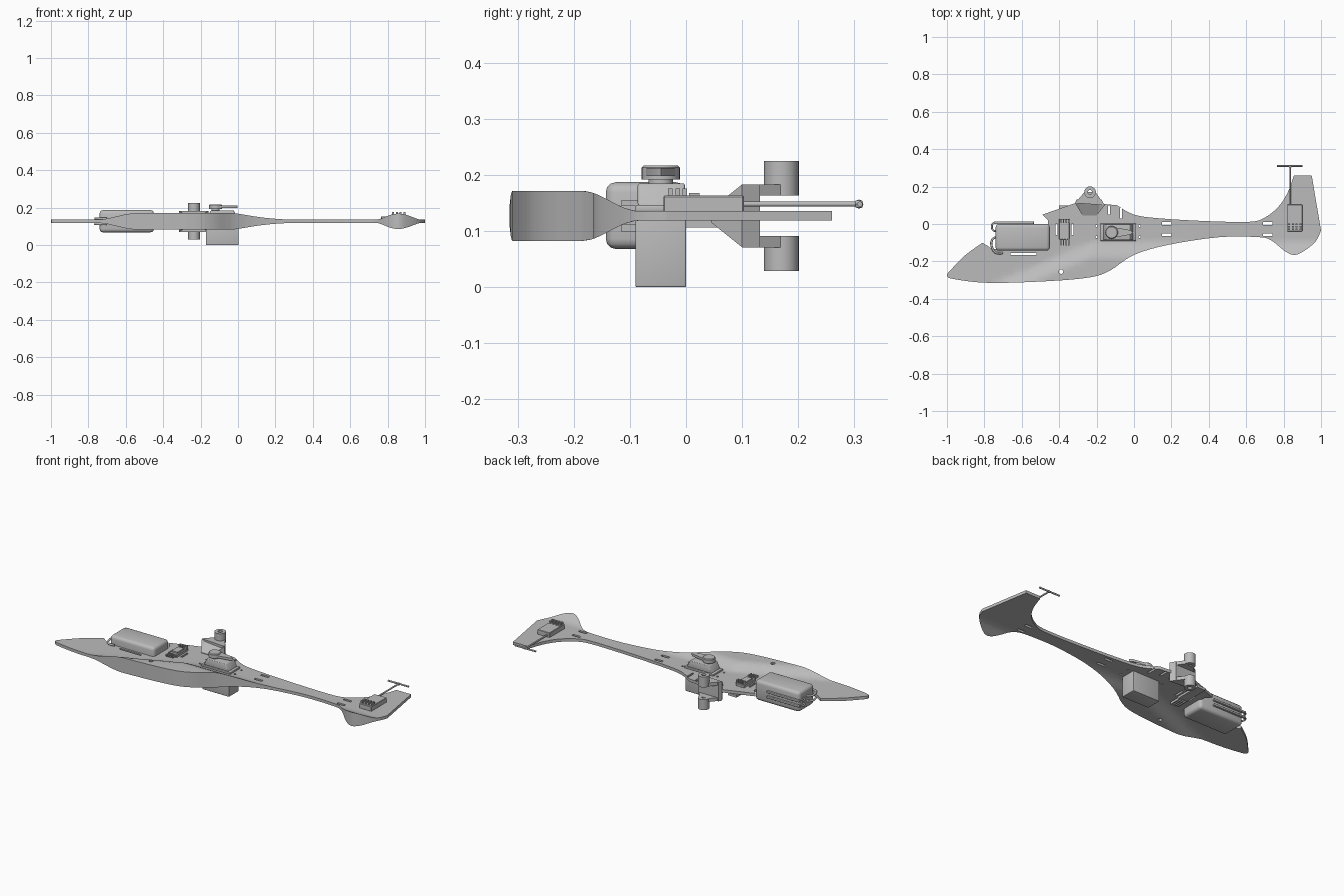
import bpy, bmesh, math
from mathutils import Vector

old = bpy.data.objects.get("Cube")
if old:
    bpy.data.objects.remove(old, do_unlink=True)

grey = bpy.data.materials.new("light grey")
grey.use_nodes = True
grey.diffuse_color = (0.5, 0.5, 0.5, 1)
grey.node_tree.nodes["Principled BSDF"].inputs["Base Color"].default_value = (0.5, 0.5, 0.5, 1)


def finish(name, bm, smooth=True):
    bmesh.ops.recalc_face_normals(bm, faces=bm.faces[:])
    me = bpy.data.meshes.new(name)
    bm.to_mesh(me)
    bm.free()
    me.materials.append(grey)
    ob = bpy.data.objects.new(name, me)
    bpy.context.collection.objects.link(ob)
    if smooth:
        activate(ob)
        bpy.ops.object.shade_smooth_by_angle(angle=math.radians(30))
    return ob


def activate(ob):
    bpy.ops.object.select_all(action='DESELECT')
    ob.select_set(True)
    bpy.context.view_layer.objects.active = ob


def add_prism(bm, pts, z0, z1):
    low = [bm.verts.new((x, y, z0)) for x, y in pts]
    face = bm.faces.new(low)
    top = bmesh.ops.extrude_face_region(bm, geom=[face])["geom"]
    verts = [v for v in top if isinstance(v, bmesh.types.BMVert)]
    bmesh.ops.translate(bm, verts=verts, vec=(0, 0, z1 - z0))


def prism(name, pts, z0, z1):
    bm = bmesh.new()
    add_prism(bm, pts, z0, z1)
    return finish(name, bm)


def rect(x0, x1, y0, y1):
    return [(x0, y0), (x1, y0), (x1, y1), (x0, y1)]


def box(name, x0, x1, y0, y1, z0, z1, bevel=0.0, segments=3, taper=0.0):
    bm = bmesh.new()
    add_prism(bm, rect(x0, x1, y0, y1), z0, z1)
    for v in bm.verts:
        if taper and v.co.z > (z0 + z1) / 2:
            v.co.x += taper if v.co.x < (x0 + x1) / 2 else -taper
    if bevel:
        bmesh.ops.bevel(bm, geom=bm.edges[:], offset=bevel, segments=segments,
                        profile=0.5, affect='EDGES')
    return finish(name, bm)


def lathe(name, cx, cy, profile, steps=32):
    # revolve (radius, height) pairs about a vertical axis
    bm = bmesh.new()
    vs = [bm.verts.new((cx + r, cy, z)) for r, z in profile]
    es = [bm.edges.new(p) for p in zip(vs, vs[1:] + vs[:1])]
    bmesh.ops.spin(bm, geom=vs + es, cent=(cx, cy, 0), axis=(0, 0, 1),
                   angle=math.tau, steps=steps, use_duplicate=False)
    bmesh.ops.remove_doubles(bm, verts=bm.verts[:], dist=1e-5)
    return finish(name, bm)


def tube(name, pts, r):
    cu = bpy.data.curves.new(name, 'CURVE')
    cu.dimensions = '3D'
    cu.bevel_depth = r
    cu.bevel_resolution = 2
    cu.use_fill_caps = True
    sp = cu.splines.new('POLY')
    sp.points.add(len(pts) - 1)
    for p, co in zip(sp.points, pts):
        p.co = (*co, 1)
    cu.materials.append(grey)
    ob = bpy.data.objects.new(name, cu)
    bpy.context.collection.objects.link(ob)
    activate(ob)
    bpy.ops.object.convert(target='MESH')


def spline(pts, n=4):
    # rounded run through the given points
    p = [Vector(q) for q in [pts[0], *pts, pts[-1]]]
    out = []
    for a, b, c, d in zip(p, p[1:], p[2:], p[3:]):
        for i in range(n):
            t = i / n
            q = 0.5 * (2*b + (c-a)*t + (2*a - 5*b + 4*c - d)*t*t + (3*b - a - 3*c + d)*t**3)
            out.append(tuple(q))
    return out + [tuple(p[-1])]


def smoothstep(t):
    t = min(max(t, 0), 1)
    return t * t * (3 - 2 * t)


# Plate outline: rear edge and fin, then leading edge back to the wing tip
MID, HALF, SWELL = 0.127, 0.0085, 0.036
rear = [(-0.09, 0.10), (0, 0.05), (0.14, 0.03), (0.4, 0.015), (0.62, 0.012),
        (0.70, 0.035), (0.77, 0.09), (0.82, 0.165), (0.855, 0.26)]
lead = [(1, -0.035), (0.97, -0.095), (0.9, -0.15), (0.85, -0.165), (0.8, -0.14),
        (0.73, -0.085), (0.66, -0.07), (0.46, -0.07), (0.19, -0.11), (0, -0.165),
        (-0.13, -0.25), (-0.235, -0.285), (-0.45, -0.305), (-0.77, -0.315),
        (-0.96, -0.295), (-1, -0.275), (-0.97, -0.235), (-0.9, -0.165), (-0.81, -0.10)]
corners = [(-0.755, -0.135), (-0.46, -0.135), (-0.46, 0.02), (-0.49, 0.05), (-0.29, 0.12)]
outline = spline(rear) + [(0.95, 0.26)] + spline(lead) + corners

# Wing plate, sliced so the leading edge can swell smoothly
bm = bmesh.new()
add_prism(bm, outline, MID - HALF, MID + HALF)
bmesh.ops.triangulate(bm, faces=bm.faces[:])
cuts = [((-0.8 + 0.04 * i, 0, 0), (1, 0, 0)) for i in range(30)]
cuts += [((0, -0.31 + 0.02 * i, 0), (0, 1, 0)) for i in range(13)]
for co, no in cuts:
    bmesh.ops.bisect_plane(bm, geom=bm.verts[:] + bm.edges[:] + bm.faces[:],
                           dist=1e-5, plane_co=co, plane_no=no)
for v in bm.verts:
    x, y, z = v.co
    across = smoothstep((0.39 * (x + 0.73) - 0.92 * (y + 0.305)) / 0.08)
    along = smoothstep((-0.085 - y) / 0.1)
    v.co.z += math.copysign(SWELL * min(across, along), z - MID)
plate = finish("wing_plate", bm, smooth=False)

# Slots and holes through the plate
bm = bmesh.new()
slots = [(x, x + 0.05, y, y + 0.015) for x in (0.15, 0.69) for y in (-0.065, -0.005)]
slots += [(-0.66, -0.52, -0.167, -0.155), (-0.075, -0.063, 0.03, 0.085),
          (-0.14, -0.128, 0.05, 0.1), (-0.42, -0.408, -0.06, 0.0), (-0.335, -0.323, -0.06, 0.0)]
for s in slots:
    add_prism(bm, rect(*s), 0, 0.3)
holes = [(-0.39, -0.255, 0.012)]
holes += [(x, y, 0.006) for x in (-0.2, 0.03) for y in (-0.07, -0.01)]
for x, y, r in holes:
    ring = [(x + r * math.cos(i * math.tau / 12), y + r * math.sin(i * math.tau / 12)) for i in range(12)]
    add_prism(bm, ring, 0, 0.3)
cutter = finish("slot_cutter", bm, smooth=False)
cutter.hide_render = True
mod = plate.modifiers.new("slots", 'BOOLEAN')
mod.operation = 'DIFFERENCE'
mod.solver = 'EXACT'
mod.object = cutter
activate(plate)
bpy.ops.object.modifier_apply(modifier=mod.name)
bpy.data.objects.remove(cutter, do_unlink=True)
activate(plate)
bpy.ops.object.shade_smooth_by_angle(angle=math.radians(30))

# Motor clevis: wedge core, two arms and two bosses mirrored about the plate
core = [(-0.275, 0.045), (-0.2, 0.045), (-0.157, 0.1), (-0.175, 0.132), (-0.305, 0.132), (-0.315, 0.112)]
arm = [(-0.315, 0.112), (-0.157, 0.1), (-0.205, 0.17), (-0.265, 0.17)]
for name, s in (("upper", 1), ("lower", -1)):
    bm = bmesh.new()
    add_prism(bm, core, MID, MID + s * 0.056)
    for v in bm.verts:
        if abs(v.co.z - MID) > 0.01 and v.co.y < 0.1:
            v.co.z = MID + s * 0.012
    bmesh.ops.triangulate(bm, faces=bm.faces[:])
    finish(name + "_motor_mount", bm, smooth=False)
    prism(name + "_mount_arm", arm, MID + s * 0.036, MID + s * 0.056)
    prof = [(0.012, 0.036), (0.031, 0.036), (0.031, 0.098), (0.012, 0.098)]
    lathe(name + "_motor_boss", -0.235, 0.17, [(r, MID + s * h) for r, h in prof])

# Servo: deep case below, flange and tapered top, boss and arm
box("servo_case", -0.172, 0.004, -0.09, 0.0, 0.0, 0.13, bevel=0.003)
box("servo_flange", -0.18, 0.012, -0.09, 0.002, 0.134, 0.146, bevel=0.003)
box("servo_top", -0.165, -0.003, -0.086, -0.002, 0.145, 0.185, bevel=0.004, taper=0.02)
lathe("servo_boss", -0.12, -0.045, [(0, 0.18), (0.022, 0.18), (0.022, 0.2), (0, 0.2)])
lathe("servo_hub", -0.12, -0.045, [(0, 0.192), (0.034, 0.192), (0.034, 0.213), (0.03, 0.217), (0, 0.217)])
prism("servo_arm", [(-0.12, -0.075), (-0.02, -0.057), (-0.004, -0.045), (-0.02, -0.033), (-0.12, -0.015)], 0.198, 0.212)

# Battery with side rails and leads
box("battery", -0.74, -0.45, -0.143, 0.0, 0.068, 0.187, bevel=0.018)
for z in (0.112, 0.142):
    box("battery_rail", -0.75, -0.535, 0.0, 0.014, z - 0.006, z + 0.006, bevel=0.003)
    tube("battery_lead", spline([(-0.72, -0.07, z), (-0.75, -0.075, z), (-0.763, -0.1, z),
                                 (-0.755, -0.135, z), (-0.735, -0.155, z), (-0.7, -0.155, z)]), 0.006)
    tube("front_lead", spline([(-0.73, 0.007, z), (-0.757, 0.0, z), (-0.757, -0.03, z), (-0.735, -0.04, z)]), 0.005)

# Speed controller with pins on each end
box("controller_board", -0.4, -0.345, -0.082, 0.028, 0.134, 0.15, bevel=0.002, segments=1)
box("controller_chip", -0.392, -0.353, -0.06, 0.0, 0.149, 0.158)
for i in range(4):
    x = -0.394 + i * 0.014
    box("controller_pin", x, x + 0.007, -0.115, -0.08, 0.145, 0.155)
    box("controller_rear_pin", x, x + 0.007, 0.005, 0.024, 0.15, 0.168)
    box("lower_controller_pin", x, x + 0.007, -0.115, -0.05, 0.098, 0.112)
box("lower_controller_plate", -0.4, -0.345, -0.06, 0.1, 0.106, 0.12)

# Receiver on the fin, header pins and aerial
box("receiver_board", 0.82, 0.9, -0.04, 0.103, 0.134, 0.163, bevel=0.002, segments=1)
for i in range(4):
    for j in range(3):
        x, y = 0.824 + i * 0.02, -0.032 + j * 0.013
        box("receiver_pin", x, x + 0.011, y, y + 0.008, 0.16, 0.176)
tube("aerial_mast", [(0.835, 0.1, 0.148), (0.835, 0.31, 0.148)], 0.0045)
tube("aerial_bar", [(0.765, 0.31, 0.148), (0.9, 0.31, 0.148)], 0.005)
lathe("aerial_joint", 0.835, 0.308, [(0, 0.14), (0.006, 0.142), (0.008, 0.148), (0.006, 0.154), (0, 0.156)], 16)
